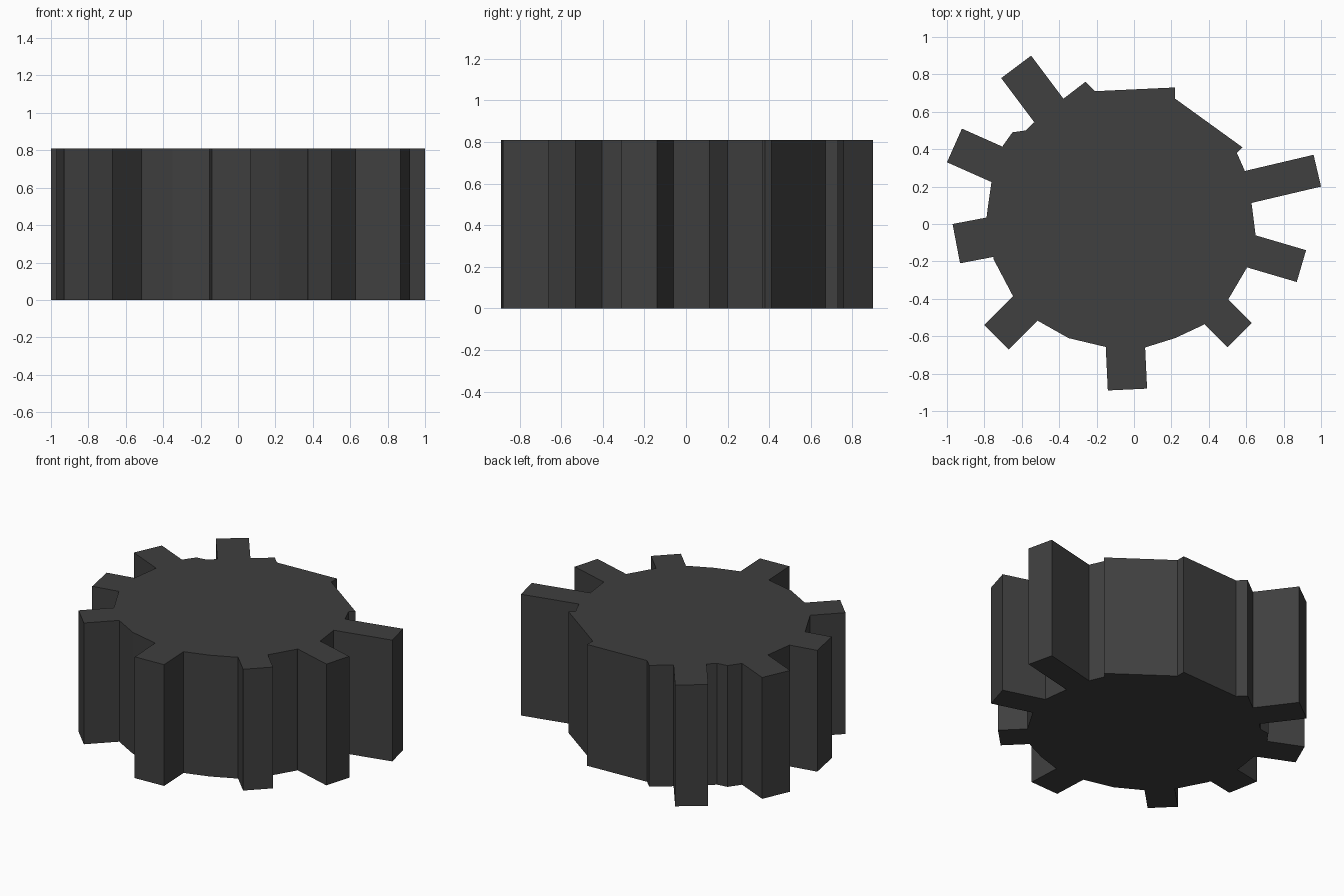
import bpy, bmesh
from mathutils import Vector

if "Cube" in bpy.data.objects:
    bpy.data.objects.remove(bpy.data.objects["Cube"])

HEIGHT = 0.81

dark = bpy.data.materials.new("dark_grey")
dark.diffuse_color = (0.05, 0.05, 0.05, 1)
dark.use_nodes = True
dark.node_tree.nodes["Principled BSDF"].inputs["Base Color"].default_value = dark.diffuse_color


def prism(name, outline):
    """Extrude a top-view outline from the ground to full height."""
    bm = bmesh.new()
    face = bm.faces.new([bm.verts.new((x, y, 0)) for x, y in outline])
    ext = bmesh.ops.extrude_face_region(bm, geom=[face], use_keep_orig=True)
    top = [g for g in ext["geom"] if isinstance(g, bmesh.types.BMVert)]
    bmesh.ops.translate(bm, verts=top, vec=(0, 0, HEIGHT))
    bmesh.ops.recalc_face_normals(bm, faces=bm.faces)
    mesh = bpy.data.meshes.new(name)
    bm.to_mesh(mesh)
    bm.free()
    mesh.materials.append(dark)
    obj = bpy.data.objects.new(name, mesh)
    bpy.context.collection.objects.link(obj)
    return obj


# Irregular, roughly round hub
prism("gear_hub", [
    (-0.21, 0.71), (0.22, 0.73), (0.22, 0.67), (0.58, 0.41), (0.55, 0.38),
    (0.59, 0.29), (0.63, 0.10), (0.65, -0.06), (0.60, -0.24), (0.50, -0.41),
    (0.37, -0.54), (0.22, -0.61), (0.06, -0.66), (-0.14, -0.66),
    (-0.35, -0.61), (-0.51, -0.52), (-0.65, -0.38), (-0.75, -0.19),
    (-0.79, 0.02), (-0.78, 0.10), (-0.76, 0.24), (-0.70, 0.42),
    (-0.65, 0.49), (-0.58, 0.50), (-0.41, 0.66), (-0.39, 0.66),
    (-0.26, 0.76)])

# Teeth: two outer corners (counter-clockwise) and the length reaching into the hub
TEETH = [
    ((-0.55, 0.90), (-0.71, 0.78), 0.36),
    ((-0.92, 0.51), (-1.00, 0.33), 0.27),
    ((-0.97, 0.00), (-0.93, -0.21), 0.24),
    ((-0.80, -0.54), (-0.67, -0.67), 0.25),
    ((-0.14, -0.89), (0.07, -0.88), 0.26),
    ((0.50, -0.66), (0.63, -0.53), 0.22),
    ((0.87, -0.31), (0.92, -0.14), 0.32),
    ((1.00, 0.20), (0.96, 0.37), 0.42),
]
for i, (a, b, length) in enumerate(TEETH):
    a, b = Vector(a), Vector(b)
    edge = (b - a).normalized()
    inward = Vector((-edge.y, edge.x)) * length
    prism(f"gear_tooth_{i + 1}", [a, b, b + inward, a + inward])
